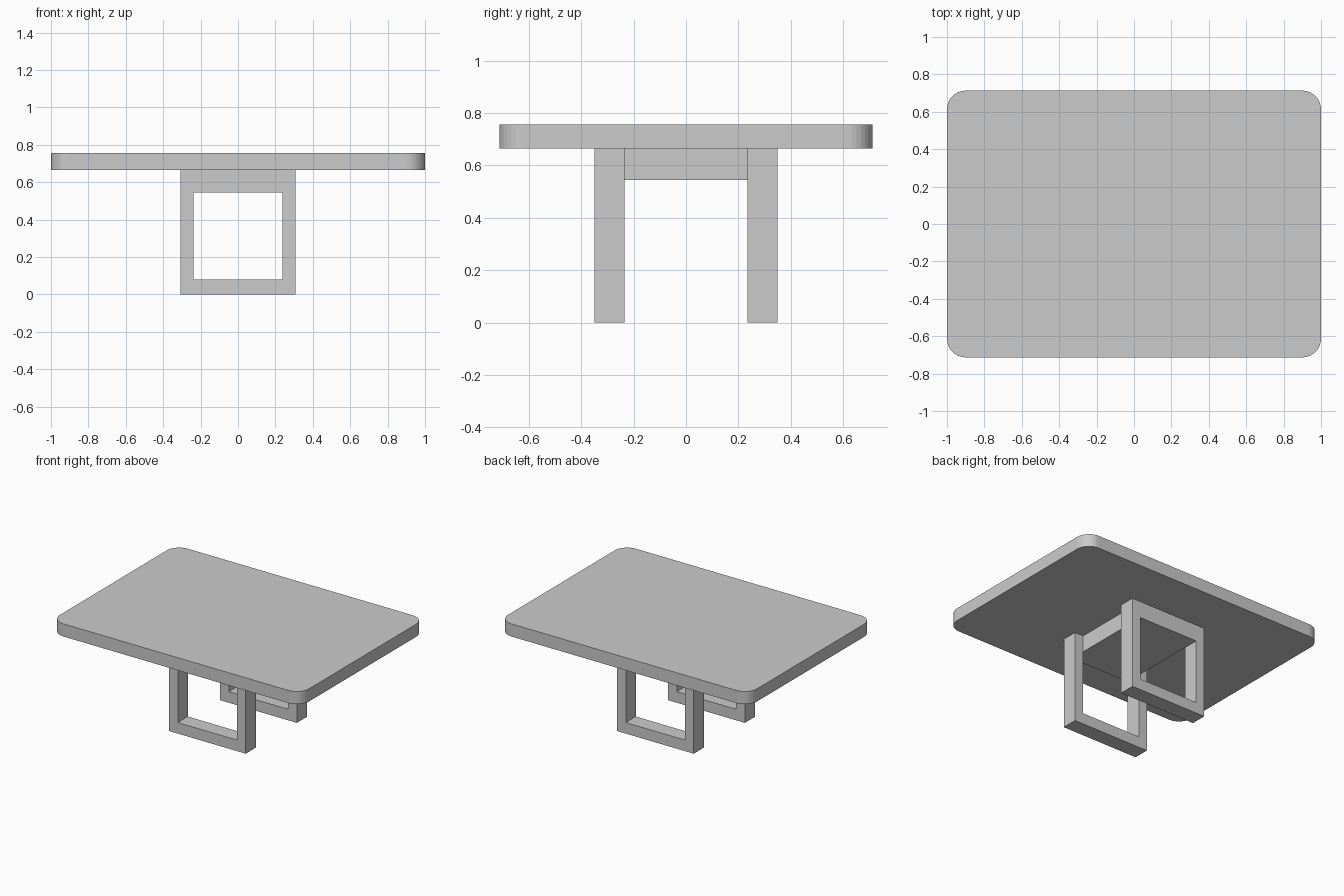
import bpy, bmesh, math

if "Cube" in bpy.data.objects:
    bpy.data.objects.remove(bpy.data.objects["Cube"])


def extruded(name, loops, axis, lo, hi):
    """Prism from an outline; a second loop is a hole bridged to the first."""
    def place(p, d):
        return (p[0], p[1], d) if axis == 'z' else (p[0], d, p[1])
    bm = bmesh.new()
    ends = [[[bm.verts.new(place(p, d)) for p in lp] for lp in loops] for d in (lo, hi)]
    n = len(loops[0])
    for end in ends:
        if len(loops) == 1:
            bm.faces.new(end[0])
        else:
            a, b = end
            for i in range(n):
                j = (i + 1) % n
                bm.faces.new((a[i], a[j], b[j], b[i]))
    for a, b in zip(*ends):
        for i in range(n):
            j = (i + 1) % n
            bm.faces.new((a[i], a[j], b[j], b[i]))
    bmesh.ops.recalc_face_normals(bm, faces=bm.faces)
    me = bpy.data.meshes.new(name)
    bm.to_mesh(me)
    bm.free()
    ob = bpy.data.objects.new(name, me)
    bpy.context.collection.objects.link(ob)
    return ob


def rect(x, z0, z1):
    return [(-x, z0), (x, z0), (x, z1), (-x, z1)]


# Tabletop with rounded corners
W, D, R, SEG = 1.0, 0.713, 0.1, 8
outline = []
for k, (sx, sy) in enumerate([(1, 1), (-1, 1), (-1, -1), (1, -1)]):
    for i in range(SEG + 1):
        a = math.pi / 2 * (k + i / SEG)
        outline.append((sx * (W - R) + R * math.cos(a), sy * (D - R) + R * math.sin(a)))
extruded("tabletop", [outline], 'z', 0.665, 0.757)

# Two square leg frames
for name, y0, y1 in (("front_leg_frame", -0.35, -0.235), ("back_leg_frame", 0.235, 0.35)):
    extruded(name, [rect(0.307, 0, 0.665), rect(0.238, 0.08, 0.545)], 'y', y0, y1)

# Block joining the frames under the top
extruded("centre_block", [rect(0.238, 0.545, 0.665)], 'y', -0.235, 0.235)
